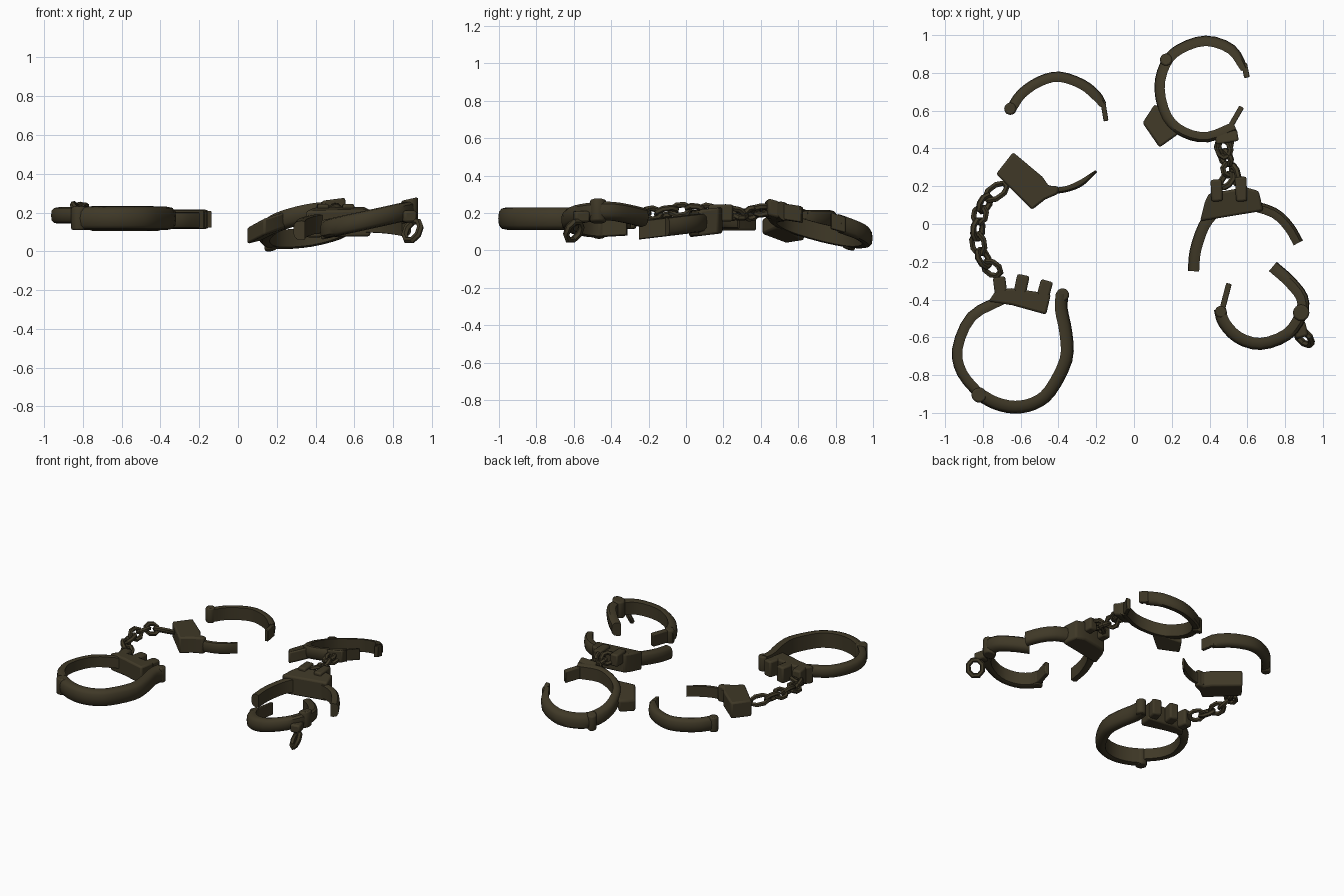
import bpy, bmesh, math
from mathutils import Vector, Matrix

if "Cube" in bpy.data.objects:
    bpy.data.objects.remove(bpy.data.objects["Cube"], do_unlink=True)

iron = bpy.data.materials.new("dark_bronze_iron")
iron.use_nodes = True
COLOUR = (0.05, 0.04, 0.02, 1)
iron.diffuse_color = COLOUR
bsdf = next(n for n in iron.node_tree.nodes if n.type == 'BSDF_PRINCIPLED')
bsdf.inputs["Base Color"].default_value = COLOUR
bsdf.inputs["Roughness"].default_value = 0.7


def finish(bm, name, lean=None, bevel=0.0):
    """Lean the mesh with its cuff plane and turn it into an object."""
    if lean:
        for v in bm.verts:
            v.co.z += lean(v.co.x, v.co.y)
    bmesh.ops.recalc_face_normals(bm, faces=bm.faces)
    me = bpy.data.meshes.new(name)
    bm.to_mesh(me)
    bm.free()
    me.materials.append(iron)
    ob = bpy.data.objects.new(name, me)
    bpy.context.collection.objects.link(ob)
    if bevel:
        m = ob.modifiers.new("soft_edges", 'BEVEL')
        m.width, m.segments = bevel, 2
    bpy.ops.object.select_all(action='DESELECT')
    ob.select_set(True)
    bpy.context.view_layer.objects.active = ob
    bpy.ops.object.shade_smooth_by_angle(angle=math.radians(40))


def plane(z, sx=0.0, sy=0.0, cx=0.0, cy=0.0):
    return lambda x, y: z + sx * (x - cx) + sy * (y - cy)


def spline(pts, steps=3):
    """Catmull-Rom curve through points of any dimension."""
    p = [Vector(q) for q in pts]
    p = [2 * p[0] - p[1]] + p + [2 * p[-1] - p[-2]]
    out = []
    for a, b, c, d in zip(p, p[1:], p[2:], p[3:]):
        for i in range(steps):
            t = i / steps
            out.append(0.5 * (2 * b + (c - a) * t + (2 * a - 5 * b + 4 * c - d) * t * t
                              + (3 * b - a - 3 * c + d) * t ** 3))
    return out + [p[-2]]


# Cuff section: flat inside, rounded outside (outward, up)
HALF = [(-.5, .46), (-.2, .5), (.22, .45), (.44, .3)]
SECTION = HALF + [(.5, 0)] + [(n, -z) for n, z in reversed(HALF)]


def band(name, pts, centre, lean, height=.1, thick=.055, tips=(1, 1)):
    """Sweep the cuff section along a path; tips scale the end thicknesses."""
    widths = [thick] * len(pts)
    widths[0] *= tips[0]
    widths[-1] *= tips[1]
    path = spline([(x, y, w) for (x, y), w in zip(pts, widths)])
    bm = bmesh.new()
    rings = []
    for i, p in enumerate(path):
        d = path[min(i + 1, len(path) - 1)] - path[max(i - 1, 0)]
        n = Vector((d.y, -d.x)).normalized()
        if n.dot(p.xy - Vector(centre)) < 0:
            n = -n
        rings.append([bm.verts.new((p.x + n.x * u * p.z, p.y + n.y * u * p.z, v * height))
                      for u, v in SECTION])
    k = len(SECTION)
    for r, s in zip(rings, rings[1:]):
        for j in range(k):
            bm.faces.new((r[j], r[(j + 1) % k], s[(j + 1) % k], s[j]))
    bm.faces.new(rings[0])
    bm.faces.new(rings[-1])
    finish(bm, name, lean)


def slab(name, outline, height, lean, bevel=.012):
    """Upright prism from a plan outline."""
    bm = bmesh.new()
    face = bm.faces.new([bm.verts.new((x, y, -height / 2)) for x, y in outline])
    new = bmesh.ops.extrude_face_region(bm, geom=[face])["geom"]
    for v in new:
        if isinstance(v, bmesh.types.BMVert):
            v.co.z += height
    finish(bm, name, lean, bevel)


def bar(name, a, b, width, height, lean):
    a, b = Vector(a), Vector(b)
    n = Vector((a.y - b.y, b.x - a.x)).normalized() * width / 2
    slab(name, [a + n, b + n, b - n, a - n], height, lean, width * .18)


def hinge(name, at, lean, radius=.042, height=.12):
    pts = [(at[0] + radius * math.cos(i * math.pi / 5), at[1] + radius * math.sin(i * math.pi / 5))
           for i in range(10)]
    slab(name, pts, height, lean, .01)


def link(name, centre, along, roll, length, width, wire=.0165):
    """Stretched ring whose long side follows the chain."""
    bm = bmesh.new()
    rot = Vector(along).to_track_quat('X', 'Z').to_matrix().to_4x4()
    mat = Matrix.Translation(centre) @ rot @ Matrix.Rotation(roll, 4, 'X')
    sides, tube = 8, 6
    grid = []
    for i in range(sides):
        a = (i + .5) * math.tau / sides
        mid = Vector(((length / 2 - wire) * math.cos(a), (width / 2 - wire) * math.sin(a), 0))
        out = Vector((math.cos(a), math.sin(a), 0))
        grid.append([bm.verts.new(mat @ (mid + wire * (out * math.cos(b) + Vector((0, 0, math.sin(b))))))
                     for b in (j * math.tau / tube for j in range(tube))])
    for i in range(sides):
        r, s = grid[i], grid[(i + 1) % sides]
        for j in range(tube):
            bm.faces.new((r[j], s[j], s[(j + 1) % tube], r[(j + 1) % tube]))
    finish(bm, name)


def chain(name, pts, count, width=.11):
    path = spline(pts, 12)
    for i in range(count):
        k = (i + .5) / count * (len(path) - 1)
        h = (len(path) - 1) / count / 2
        a, b = path[int(k - h)], path[min(round(k + h), len(path) - 1)]
        link(f"{name}_{i + 1}", (a + b) / 2, b - a, math.radians(50 if i % 2 else -30),
             (b - a).length * 1.65, width)


# Right-hand closed cuff with toothed lock
flat = plane(.17)
mid = (-.64, -.68)
band("closed_cuff_thin_arm", [(-.70, -.40), (-.86, -.49), (-.935, -.66), (-.91, -.79), (-.815, -.905)],
     mid, plane(.185), .085)
band("closed_cuff_wide_arm", [(-.815, -.905), (-.73, -.95), (-.63, -.97), (-.53, -.95), (-.445, -.885),
                              (-.36, -.72), (-.36, -.58), (-.385, -.45), (-.38, -.37)], mid, flat, .12, .068)
hinge("closed_cuff_hinge", (-.82, -.905), flat)
hinge("closed_cuff_arm_end", (-.378, -.375), flat, .036, .11)
slab("closed_cuff_lock", [(-.77, -.41), (-.73, -.35), (-.65, -.34), (-.44, -.37), (-.465, -.48),
                          (-.645, -.43)], .13, flat)
for i, (a, b) in enumerate([((-.70, -.40), (-.715, -.28)), ((-.61, -.39), (-.585, -.27)),
                            ((-.49, -.41), (-.46, -.30))]):
    bar(f"closed_cuff_knuckle_{i + 1}", a, b, .066, .12, plane(.175))
chain("long_chain_link", [(-.72, -.26, .18), (-.80, -.19, .195), (-.83, -.08, .21), (-.82, .03, .22),
                          (-.79, .12, .21), (-.69, .20, .18)], 7)

# Broken cuff behind it
mid = (-.38, .5)
slab("broken_cuff_lock", [(-.64, .38), (-.73, .265), (-.54, .075), (-.47, .13), (-.40, .16), (-.40, .2),
                          (-.45, .2), (-.485, .25)], .12, plane(.165))
band("broken_cuff_arm", [(-.45, .18), (-.40, .178), (-.34, .19), (-.275, .22), (-.20, .28)],
     mid, plane(.16), .085, .033, (1.5, .4))
band("broken_cuff_half", [(-.65, .61), (-.595, .69), (-.50, .755), (-.395, .78), (-.275, .74), (-.20, .68),
                          (-.163, .63)], mid, plane(.165), .1, .054, (1, .7))
hinge("broken_cuff_hinge", (-.655, .61), plane(.165), .034, .11)
bar("broken_cuff_blade", (-.165, .65), (-.148, .545), .026, .085, plane(.165))

# Left-hand back cuff, leaning on the others
lean = plane(.132, .17, -.25, .38, .73)
band("leaning_cuff_ring", [(.585, .82), (.515, .925), (.38, .97), (.24, .925), (.165, .845),
                           (.135, .715), (.175, .565), (.265, .485), (.39, .46), (.535, .515)],
     (.38, .73), lean, .1, .055, (.75, 1))
bar("leaning_cuff_back_blade", (.583, .85), (.598, .775), .03, .085, lean)
bar("leaning_cuff_front_blade", (.515, .525), (.57, .62), .028, .085, lean)
slab("leaning_cuff_lock", [(.11, .635), (.26, .51), (.24, .48), (.135, .405), (.045, .535)], .085,
     plane(.115, .4, -.1, .13, .51))
hinge("leaning_cuff_hinge", (.17, .87), lean, .034, .11)
bar("leaning_cuff_shackle", (.43, .45), (.55, .47), .06, .09, lean)
chain("short_chain_link", [(.49, .46, .22), (.475, .36, .2), (.515, .28, .19), (.47, .2, .21)], 4)
link("short_chain_side_link", (.535, .26, .2), (.25, -1, .2), 1, .13, .09)
link("short_chain_top_link", (.475, .40, .22), (.4, -1, 0), .4, .13, .11)

# Left-hand middle half cuff with two prongs
lean = plane(.15, 0, .12, .5, .1)
mid = (.6, -.2)
slab("pronged_lock", [(.35, .015), (.375, .115), (.395, .16), (.59, .195), (.66, .175), (.685, .07)], .14, lean)
for side, x, y in (("right", .435, .235), ("left", .565, .25)):
    bar(f"pronged_lock_{side}_prong", (x + .005, .12), (x, y), .06, .09, plane(.2))
band("pronged_cuff_right_arm", [(.315, -.25), (.325, -.14), (.37, -.01), (.43, .07)], mid, lean, .1, .06)
band("pronged_cuff_left_arm", [(.60, .105), (.74, .06), (.82, -.015), (.87, -.1)], mid, lean, .1, .055)

# Left-hand front half cuff, raised at its outer side
lean = plane(.165, .22, 0, .68, -.45)
band("raised_cuff_half", [(.455, -.45), (.475, -.52), (.55, -.60), (.67, -.635), (.81, -.585),
                          (.885, -.48), (.89, -.39), (.82, -.30), (.735, -.225)], (.68, -.43), lean, .1, .064)
bar("raised_cuff_blade", (.465, -.46), (.503, -.315), .03, .09, lean)
hinge("raised_cuff_hinge", (.885, -.47), lean, .045, .12)
hinge("raised_cuff_stop", (.46, -.465), lean, .033, .1)
bar("raised_cuff_lug", (.87, -.52), (.89, -.60), .07, .06, plane(.18))
link("hanging_link", (.9, -.6, .105), (.35, .35, 1), 0, .15, .14, .018)
